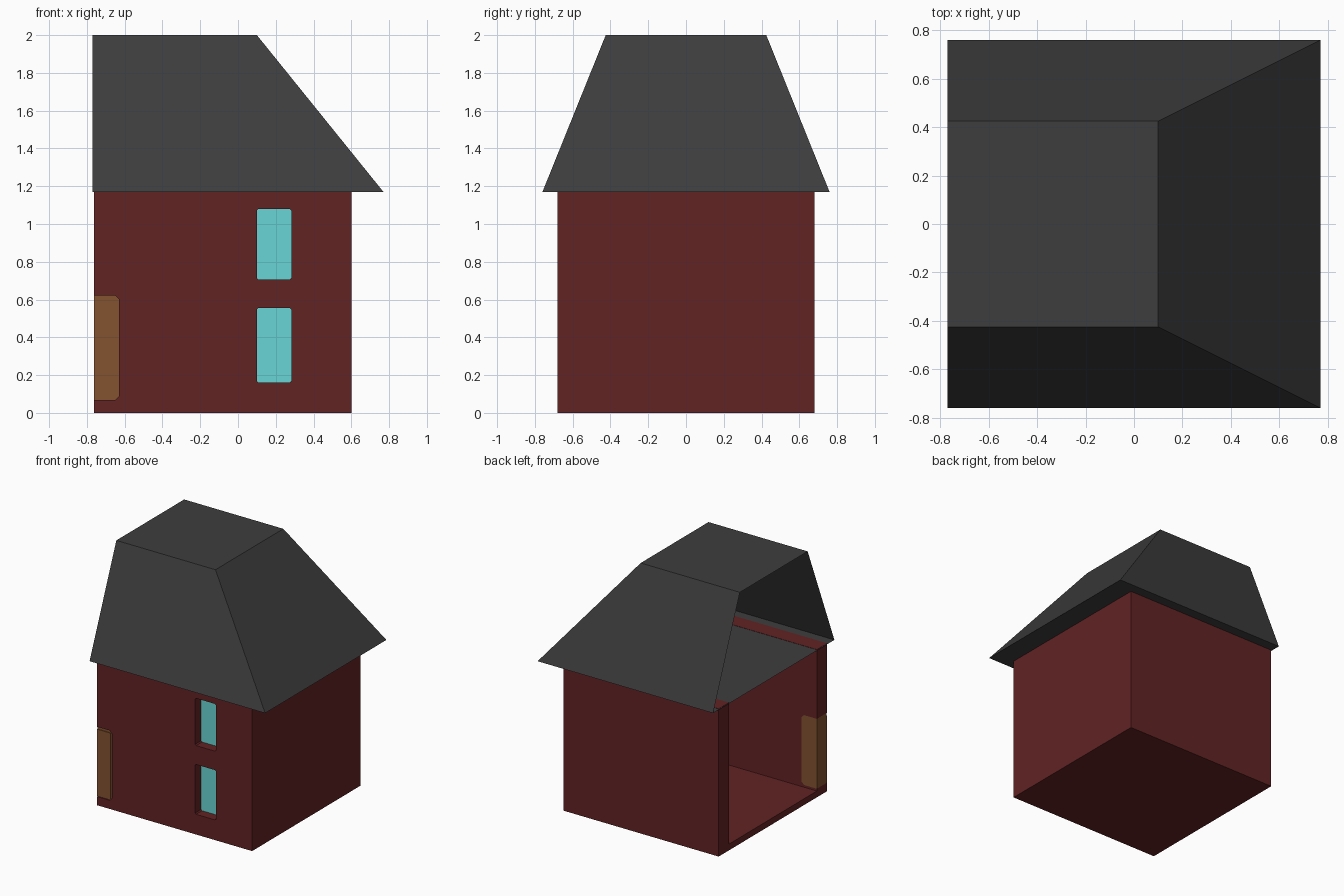
import bpy, bmesh

if "Cube" in bpy.data.objects:
    bpy.data.objects.remove(bpy.data.objects["Cube"])


def material(name, r, g, b):
    def lin(v):
        v /= 255
        return v / 12.92 if v <= 0.04045 else ((v + 0.055) / 1.055) ** 2.4
    m = bpy.data.materials.new(name)
    m.diffuse_color = (lin(r), lin(g), lin(b), 1)
    m.use_nodes = True
    m.node_tree.nodes["Principled BSDF"].inputs["Base Color"].default_value = m.diffuse_color
    return m


RED = material("brick red", 98, 35, 36)
GREY = material("roof grey", 61, 61, 61)
BROWN = material("door brown", 131, 82, 48)
TEAL = material("window teal", 105, 214, 213)


def make(name, verts, faces, mat):
    bm = bmesh.new()
    vs = [bm.verts.new(v) for v in verts]
    for f in faces:
        bm.faces.new([vs[i] for i in f])
    bmesh.ops.recalc_face_normals(bm, faces=bm.faces)
    me = bpy.data.meshes.new(name)
    bm.to_mesh(me)
    bm.free()
    me.materials.append(mat)
    ob = bpy.data.objects.new(name, me)
    bpy.context.collection.objects.link(ob)
    return ob


def slab(name, x, y, z, mat, cut=0.0, cut_left=True):
    """Box between ranges x, y, z; corners of its front outline are chamfered by cut."""
    (x0, x1), (z0, z1) = x, z
    left = [(x0, z1), (x0, z0)]
    right = [(x1, z0), (x1, z1)]
    if cut:
        right = [(x1 - cut, z0), (x1, z0 + cut), (x1, z1 - cut), (x1 - cut, z1)]
        if cut_left:
            left = [(x0 + cut, z1), (x0, z1 - cut), (x0, z0 + cut), (x0 + cut, z0)]
    outline = left + right
    n = len(outline)
    verts = [(px, py, pz) for py in y for px, pz in outline]
    faces = [list(range(n)), list(range(n, 2 * n))]
    faces += [[i, (i + 1) % n, n + (i + 1) % n, n + i] for i in range(n)]
    return make(name, verts, faces, mat)


def subtract(target, cutter):
    cutter.hide_render = True
    mod = target.modifiers.new("cut", 'BOOLEAN')
    mod.operation = 'DIFFERENCE'
    mod.solver = 'EXACT'
    mod.object = cutter
    bpy.context.view_layer.objects.active = target
    bpy.ops.object.modifier_apply(modifier=mod.name)
    bpy.data.objects.remove(cutter, do_unlink=True)


LEFT, EAVE = -0.763, 1.17

# Walls and floor: hollow box, open on the left and at the top
walls = slab("walls", (LEFT, 0.60), (-0.68, 0.68), (0, EAVE + 0.002), RED)
subtract(walls, slab("room_cutter", (-1, 0.47), (-0.55, 0.55), (0.05, 1.5), RED))

# Windows: recessed panes in two storeys of the front wall
for label, z in (("lower", (0.16, 0.555)), ("upper", (0.705, 1.08))):
    subtract(walls, slab("window_cutter", (0.10, 0.282), (-0.8, -0.5), z, RED, 0.008))
    slab(label + "_window", (0.10, 0.282), (-0.605, -0.565), z, TEAL, 0.008)

# Half door, cut off by the open side
subtract(walls, slab("door_cutter", (-1, -0.63), (-0.8, -0.5), (0.068, 0.622), RED, 0.02, False))
slab("door_frame", (LEFT, -0.63), (-0.67, -0.55), (0.068, 0.622), BROWN, 0.02, False)
slab("door_panel", (LEFT, -0.645), (-0.675, -0.669), (0.07, 0.60), BROWN)

# Roof: thin shell with a flat top and a ceiling, open on the left
e, t = 0.76, 0.425
make("roof",
     [(-0.77, -e, EAVE), (0.77, -e, EAVE), (0.77, e, EAVE), (-0.77, e, EAVE),
      (-0.77, -t, 2), (0.10, -t, 2), (0.10, t, 2), (-0.77, t, 2)],
     [(0, 1, 5, 4), (1, 2, 6, 5), (2, 3, 7, 6), (4, 5, 6, 7), (0, 3, 2, 1)], GREY)
